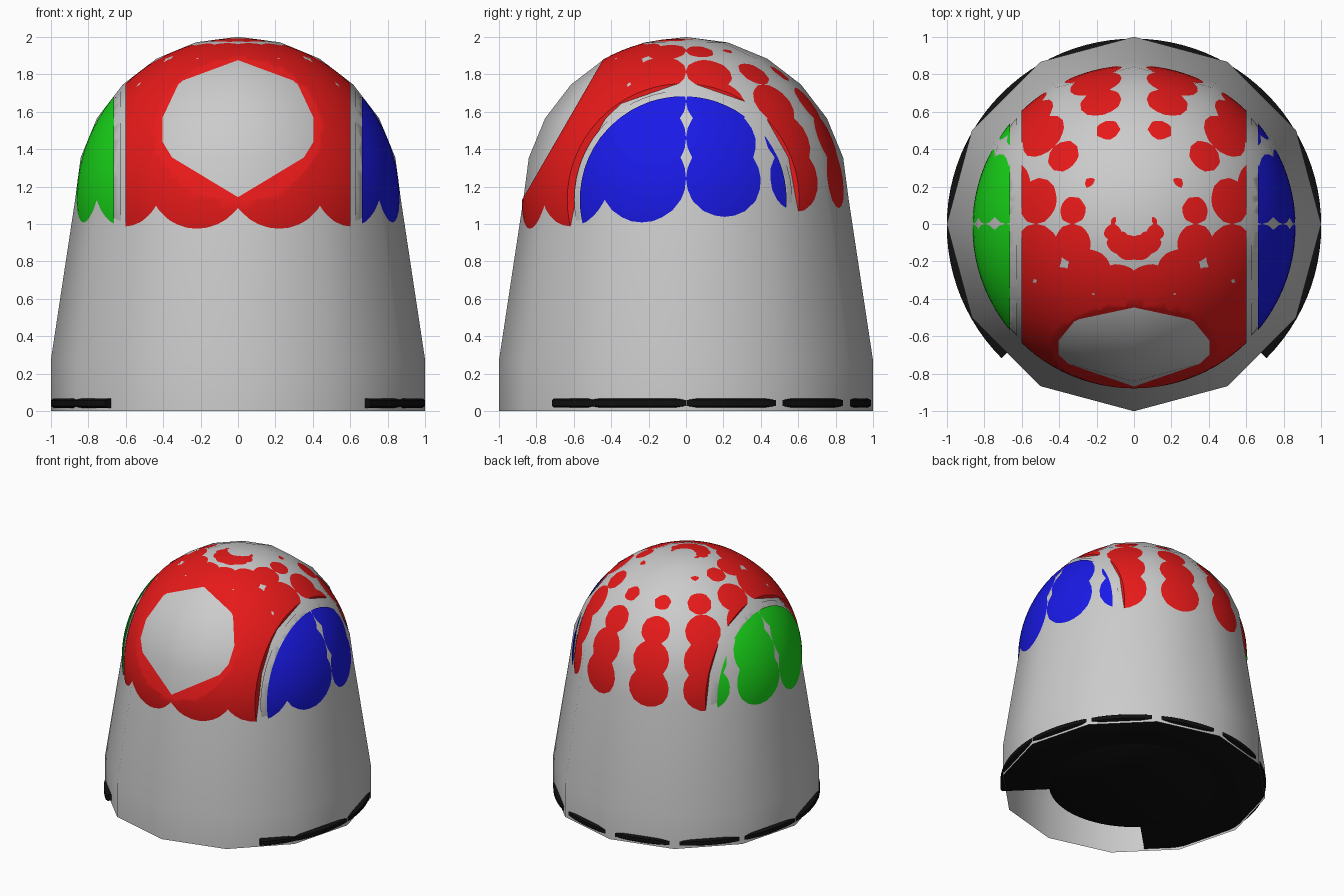
import bpy, bmesh
from math import sin, cos, radians, pi
from mathutils import Vector, Matrix

if "Cube" in bpy.data.objects:
    bpy.data.objects.remove(bpy.data.objects["Cube"])

CENTRE = Vector((0, -0.015, 1.13))   # inner ball sits slightly forward


def material(name, rgb):
    m = bpy.data.materials.new(name)
    m.diffuse_color = (*rgb, 1)
    m.use_nodes = True
    m.node_tree.nodes["Principled BSDF"].inputs["Base Color"].default_value = m.diffuse_color
    return m


def finish(bm, name, mat=None, angle=40):
    bmesh.ops.recalc_face_normals(bm, faces=bm.faces[:])
    me = bpy.data.meshes.new(name)
    bm.to_mesh(me)
    bm.free()
    ob = bpy.data.objects.new(name, me)
    bpy.context.collection.objects.link(ob)
    if mat:
        me.materials.append(mat)
    bpy.ops.object.select_all(action='DESELECT')
    ob.select_set(True)
    bpy.context.view_layer.objects.active = ob
    bpy.ops.object.shade_smooth_by_angle(angle=radians(angle))
    return ob


def lathe(profile, steps, start, sweep, closed_profile):
    """Spin an (r, z) profile around z."""
    bm = bmesh.new()
    vs = [bm.verts.new((r * cos(start), r * sin(start), z)) for r, z in profile]
    geom = vs + [bm.edges.new(p) for p in zip(vs, vs[1:])]
    full = abs(sweep - 2 * pi) < 1e-6
    if closed_profile:
        geom.append(bm.edges.new((vs[-1], vs[0])))
        if not full:
            bm.faces.new(vs)
    out = bmesh.ops.spin(bm, geom=geom, axis=(0, 0, 1), cent=(0, 0, 0),
                         angle=sweep, steps=steps)
    if closed_profile and not full:
        bm.faces.new([v for v in out['geom_last'] if isinstance(v, bmesh.types.BMVert)]) \
            if not any(isinstance(f, bmesh.types.BMFace) for f in out['geom_last']) else None
    bmesh.ops.remove_doubles(bm, verts=bm.verts[:], dist=1e-4)
    return bm


def ball_slice(name, radius, cuts, mat=None):
    """Ball cut by planes (point, outward normal), each cut filled flat."""
    bm = bmesh.new()
    bmesh.ops.create_uvsphere(bm, u_segments=96, v_segments=48, radius=radius,
                              matrix=Matrix.Translation(CENTRE))
    for co, no in cuts:
        bmesh.ops.bisect_plane(bm, geom=bm.verts[:] + bm.edges[:] + bm.faces[:],
                               plane_co=co, plane_no=no, clear_outer=True)
        bmesh.ops.holes_fill(bm, edges=[e for e in bm.edges if e.is_boundary], sides=0)
    return finish(bm, name, mat)


red = material("red", (0.8, 0.01, 0.01))
blue = material("blue", (0.01, 0.01, 0.8))
green = material("green", (0.01, 0.7, 0.01))
black = material("black", (0.005, 0.005, 0.005))

# Outer shell: 12-sided, open underneath, domed top
profile = [(1, 0), (1, 0.27)]
profile += [(0.87 * cos(radians(a)), 1.13 + 0.87 * sin(radians(a))) for a in range(0, 90, 15)]
profile.append((0, 2.0))
finish(lathe(profile, 12, 0, 2 * pi, False), "outer_shell", None, 60)

# Red centre of the ball, sliced at both sides and by a sloping front face
ball_slice("centre_ball", 0.863, [
    ((0.6, 0, 0), (1, 0, 0)), ((-0.6, 0, 0), (-1, 0, 0)),
    ((0, -0.876, 1.13), (0, -cos(radians(30)), sin(radians(30))))], red)

# Side caps with a thin grey spacer behind each
for side, s, mat in (("right", 1, blue), ("left", -1, green)):
    ball_slice(side + "_cap", 0.863, [((s * 0.662, 0, 0), (-s, 0, 0))], mat)
    ball_slice(side + "_spacer", 0.855, [((s * 0.625, 0, 0), (-s, 0, 0)),
                                         ((s * 0.662, 0, 0), (s, 0, 0))])

# Black base: round plate plus a three-quarter ring open at the front
plate = lathe([(0, 0.015), (0.62, 0.015), (0.635, 0.025), (0.635, 0.06),
               (0.62, 0.07), (0, 0.07)], 64, 0, 2 * pi, False)
ring = lathe([(0.6, 0.018), (0.985, 0.018), (1.0, 0.028), (1.0, 0.058),
              (0.985, 0.068), (0.6, 0.068)], 72, radians(-45), radians(270), True)
for bm, name in ((plate, "base_plate"), (ring, "base_ring")):
    bmesh.ops.translate(bm, verts=bm.verts[:], vec=(0, -0.01, 0))
    finish(bm, name, black)
